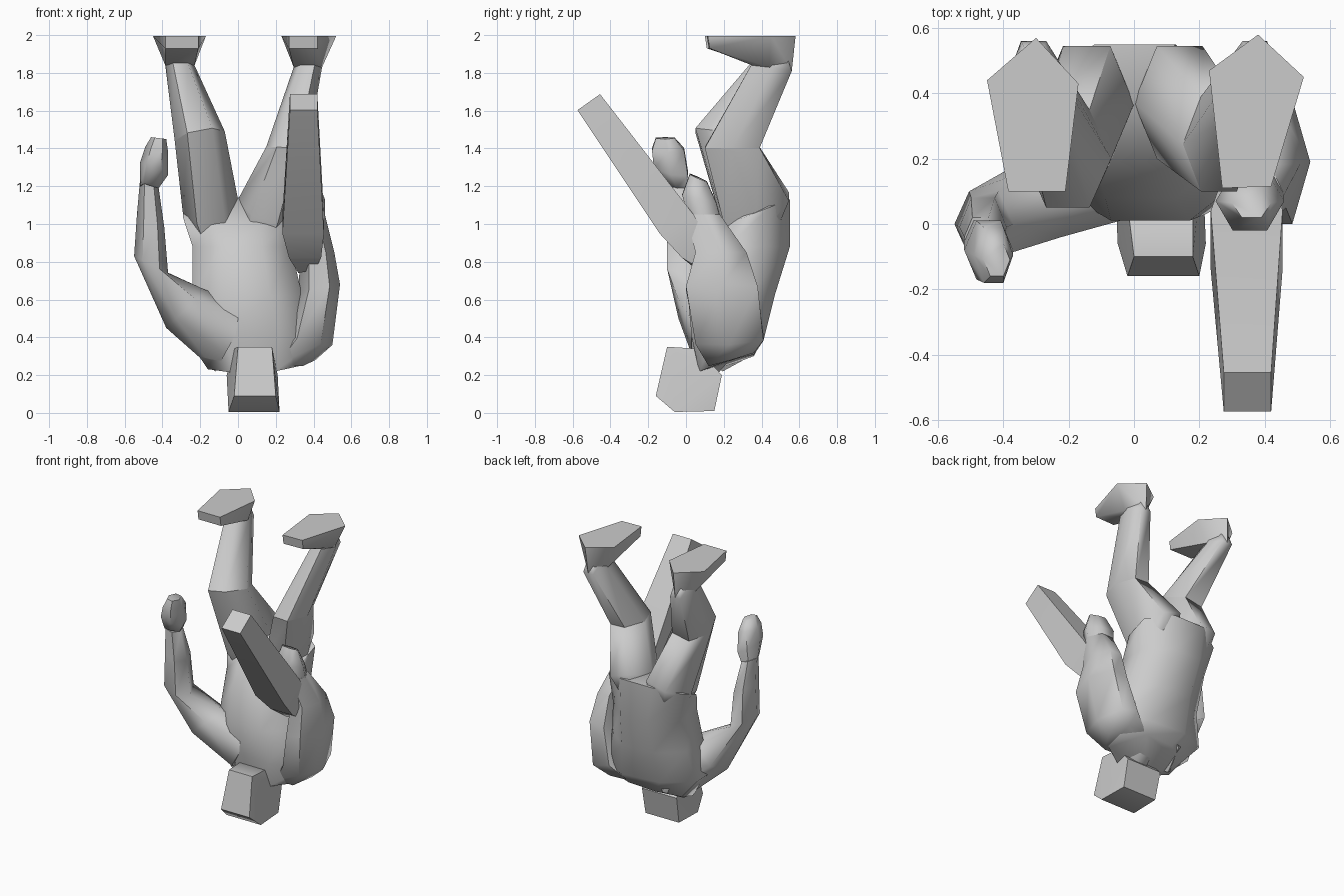
import bpy, bmesh, math


def finish(name, bm, angle):
    bmesh.ops.recalc_face_normals(bm, faces=bm.faces)
    me = bpy.data.meshes.new(name)
    bm.to_mesh(me)
    bm.free()
    ob = bpy.data.objects.new(name, me)
    bpy.context.collection.objects.link(ob)
    bpy.ops.object.select_all(action='DESELECT')
    ob.select_set(True)
    bpy.context.view_layer.objects.active = ob
    bpy.ops.object.shade_smooth_by_angle(angle=math.radians(angle))
    return ob


def loft(name, sections, n=6, tip=None, angle=65):
    """Section: x0, z at x0, x1, z at x1, y front, y back, z rise front to back."""
    off = math.pi / n if n != 6 else 0
    unit = [(math.cos(2 * math.pi * i / n + off), math.sin(2 * math.pi * i / n + off)) for i in range(n)]
    mu = max(u for u, v in unit)
    mv = max(v for u, v in unit)
    bm = bmesh.new()
    rings = []
    for x0, z0, x1, z1, y0, y1, rise in sections:
        ring = []
        for u, v in unit:
            s, t = (u / mu + 1) / 2, (v / mv + 1) / 2
            ring.append(bm.verts.new((x0 + (x1 - x0) * s, y0 + (y1 - y0) * t,
                                      z0 + (z1 - z0) * s + rise * (t - 0.5))))
        rings.append(ring)
    for a, b in zip(rings, rings[1:]):
        for i in range(n):
            j = (i + 1) % n
            bm.faces.new((a[i], a[j], b[j], b[i]))
    bm.faces.new(rings[0])
    if tip:
        t = bm.verts.new(tip)
        for i in range(n):
            bm.faces.new((rings[-1][i], rings[-1][(i + 1) % n], t))
    else:
        bm.faces.new(rings[-1])
    return finish(name, bm, angle)


def hull(name, points, angle=45):
    bm = bmesh.new()
    for p in points:
        bm.verts.new(p)
    bmesh.ops.convex_hull(bm, input=bm.verts)
    return finish(name, bm, angle)


# torso, shoulders at the bottom and hips at the top
loft("torso", [
    (-0.16, 0.25, 0.34, 0.27, 0.07, 0.36, 0.09),
    (-0.29, 0.42, 0.43, 0.38, 0.03, 0.41, -0.02),
    (-0.24, 0.63, 0.34, 0.62, 0.01, 0.47, 0),
    (-0.24, 0.88, 0.28, 0.88, 0.08, 0.55, 0),
    (-0.29, 1.06, 0.29, 1.06, 0.19, 0.55, 0.14)], n=8, tip=(0, 0.37, 1.14))

# head and neck
head_profile = [(-0.10, 0.35, 0.00, 0.18), (0.06, 0.34, -0.02, 0.18), (-0.16, 0.09, -0.02, 0.20),
                (-0.06, 0.005, -0.05, 0.22), (0.15, 0.01, -0.05, 0.21), (0.19, 0.20, -0.06, 0.21)]
hull("head", [(x, y, z) for y, z, a, b in head_profile for x in (a, b)])
loft("neck", [(0.0, 0.2, 0.17, 0.2, 0.02, 0.17, 0.02),
              (-0.02, 0.36, 0.19, 0.36, 0.06, 0.30, 0)])

# free arm with hand
loft("left_arm", [
    (-0.12, 0.22, 0.08, 0.58, 0.03, 0.36, 0),
    (-0.38, 0.45, -0.17, 0.65, -0.04, 0.20, 0),
    (-0.55, 0.83, -0.37, 0.74, -0.10, 0.10, 0),
    (-0.535, 1.05, -0.39, 0.98, -0.10, 0.08, 0),
    (-0.52, 1.22, -0.42, 1.19, -0.10, 0.02, 0)])
loft("left_hand", [
    (-0.52, 1.20, -0.42, 1.19, -0.11, 0.01, -0.04),
    (-0.52, 1.32, -0.37, 1.26, -0.17, 0.01, -0.04),
    (-0.49, 1.41, -0.37, 1.38, -0.18, -0.01, 0),
    (-0.46, 1.46, -0.38, 1.45, -0.16, -0.06, 0.0)])

# bent arm with fist
loft("right_arm", [
    (0.14, 0.29, 0.41, 0.28, 0.12, 0.36, 0.07),
    (0.25, 0.42, 0.50, 0.36, 0.05, 0.41, 0.02),
    (0.32, 0.64, 0.54, 0.68, 0.00, 0.38, 0),
    (0.33, 0.85, 0.51, 0.85, 0.05, 0.32, 0),
    (0.29, 1.05, 0.46, 1.05, 0.00, 0.18, 0)])
loft("right_fist", [
    (0.29, 1.00, 0.46, 1.00, 0.02, 0.19, 0),
    (0.25, 1.14, 0.46, 1.13, -0.02, 0.16, -0.04),
    (0.30, 1.25, 0.42, 1.24, 0.02, 0.11, -0.04)])

# long held beam, square in section
loft("held_beam", [
    (0.275, 1.645, 0.42, 1.645, -0.575, -0.455, 0.085),
    (0.235, 1.00, 0.455, 1.00, -0.14, 0.04, 0.10),
    (0.27, 0.85, 0.44, 0.85, -0.02, 0.14, 0.06),
    (0.32, 0.74, 0.41, 0.76, 0.08, 0.15, 0)], n=4, angle=60)

# legs: thigh, shin, foot
legs = {
    "left": [(-0.29, 1.04, 0.00, 1.13, 0.19, 0.545, 0.12),
             (-0.335, 1.44, -0.07, 1.49, 0.05, 0.35, -0.06),
             (-0.385, 1.84, -0.23, 1.84, 0.35, 0.56, -0.04)],
    "right": [(0.00, 1.13, 0.28, 1.04, 0.20, 0.545, 0.12),
              (0.15, 1.41, 0.37, 1.40, 0.10, 0.39, 0.0),
              (0.295, 1.83, 0.445, 1.83, 0.35, 0.56, -0.04)]}
soles = {
    "left": [(-0.45, 0.44), (-0.30, 0.57), (-0.17, 0.43), (-0.21, 0.10), (-0.385, 0.10)],
    "right": [(0.23, 0.47), (0.38, 0.58), (0.52, 0.45), (0.42, 0.115), (0.27, 0.11)]}
for side, (hip, knee, ankle) in legs.items():
    x0, z0, x1, z1, y0, y1, r = hip
    root = (x0 * 0.8, z0 - 0.12, x1 * 0.8, z1 - 0.12, y0 + 0.06, y1 - 0.05, r)
    loft(side + "_thigh", [root, hip, knee])
    x0, z0, x1, z1, y0, y1, r = ankle
    c = (x0 + x1) / 2
    top = (x0 + 0.02, z0 + 0.06, x1 - 0.02, z1 + 0.06, y0 + 0.04, y1 - 0.02, r)
    loft(side + "_shin", [knee, ankle, top])
    pts = [(x, y, 1.995) for x, y in soles[side]]
    pts += [(x, y + 0.01, 1.93) for x, y in soles[side][3:]]
    pts += [(x0, 0.44, z0), (x1, 0.44, z1), (c - 0.04, y0, z0 + 0.01), (c + 0.04, y0, z0 + 0.01),
            (c, y1, z0 - 0.02)]
    hull(side + "_foot", pts)
